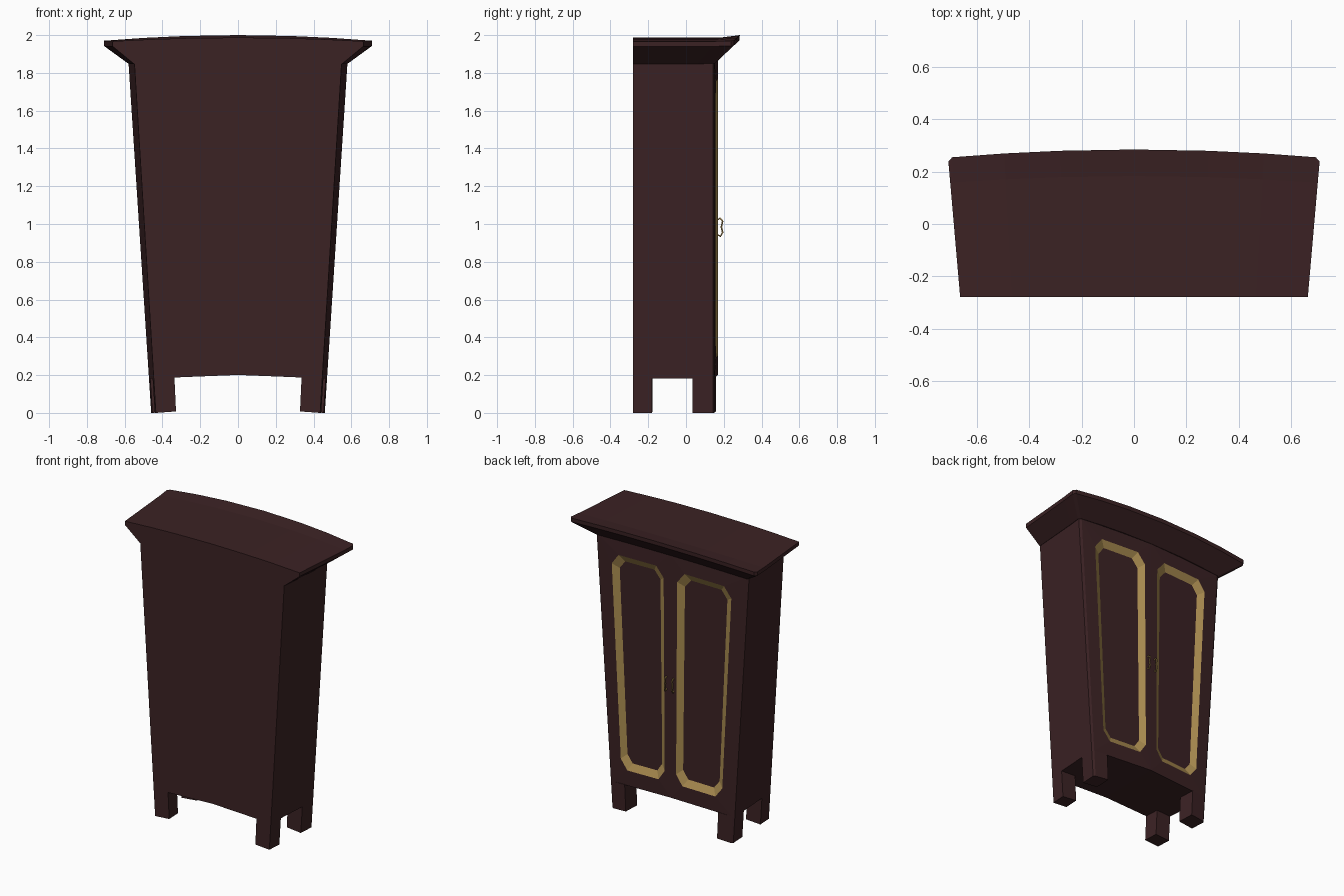
import bpy, bmesh

if "Cube" in bpy.data.objects:
    bpy.data.objects.remove(bpy.data.objects["Cube"])


def material(name, rgb):
    m = bpy.data.materials.new(name)
    m.diffuse_color = (*rgb, 1)
    m.use_nodes = True
    m.node_tree.nodes["Principled BSDF"].inputs["Base Color"].default_value = m.diffuse_color
    return m


WOOD = material("dark_wood", (0.044, 0.016, 0.0175))
GOLD = material("old_gold", (0.40, 0.26, 0.08))


def finish(bm, name):
    bmesh.ops.remove_doubles(bm, verts=bm.verts, dist=0.0001)
    bmesh.ops.recalc_face_normals(bm, faces=bm.faces)
    me = bpy.data.meshes.new(name)
    bm.to_mesh(me)
    bm.free()
    me.materials.append(WOOD)
    me.materials.append(GOLD)
    ob = bpy.data.objects.new(name, me)
    bpy.context.collection.objects.link(ob)
    return ob


def warp(u, y, z):
    """Widen towards the top and the door side, bow the door side, arch in z."""
    t = (y + 0.28) / 0.45
    hw = (0.46 + 0.12 * z / 1.85) * (0.945 + 0.055 * t)
    return (u * hw, y - 0.02 * u * u * t, z + 0.018 * (1 - u * u))


def face(bm, pts, mat=0):
    f = bm.faces.new([bm.verts.new(p) for p in pts])
    f.material_index = mat


# ---- Cabinet body with two recessed door panels on the +y side
ZB, ZT, YF, CU = 0.183, 1.855, 0.17, 0.97
bm = bmesh.new()
outline = [(-1, -.28), (0, -.28), (1, -.28), (1, .162), (CU, YF), (0, YF), (-CU, YF), (-1, .162)]
for i, a in enumerate(outline):
    b = outline[(i + 1) % len(outline)]
    if a[1] == YF and b[1] == YF:
        continue
    face(bm, [warp(*a, ZB), warp(*b, ZB), warp(*b, ZT), warp(*a, ZT)])
for z in (ZB, ZT):      # floor and lid, in two halves
    for s in (-1, 1):
        half = [(0, -.28), (s, -.28), (s, .162), (s * CU, YF), (0, YF)]
        face(bm, [warp(*p, z) for p in half])


def octagon(u0, u1, z0, z1, cu, cz):
    return [(u1, z0 + cz), (u1, z1 - cz), (u1 - cu, z1), (u0 + cu, z1),
            (u0, z1 - cz), (u0, z0 + cz), (u0 + cu, z0), (u1 - cu, z0)]


rim = octagon(0.09, 0.80, 0.285, 1.75, 0.10, 0.07)
panel = octagon(0.165, 0.725, 0.33, 1.705, 0.08, 0.055)
corner = [(CU, ZB), (CU, ZT), (CU, ZT), (0, ZT), (0, ZT), (0, ZB), (0, ZB), (CU, ZB)]
for s in (-1, 1):
    R = [warp(s * u, YF, z) for u, z in rim]
    P = [warp(s * u, YF - 0.025, z) for u, z in panel]
    C = [warp(s * u, YF, z) for u, z in corner]
    for i in range(8):
        j = (i + 1) % 8
        face(bm, [R[i], R[j], C[j]] if C[i] == C[j] else [R[i], R[j], C[j], C[i]])
        face(bm, [P[i], P[j], R[j], R[i]], 1)      # gold bevel
    face(bm, P)
finish(bm, "cabinet_body")

# ---- Legs
LU = 0.755
shapes = {"back_leg": [(LU, -.28), (1, -.28), (1, -.175), (LU, -.175)],
          "front_leg": [(LU, .05), (1, .05), (1, .162), (CU, YF), (LU, YF)]}
for name, shape in shapes.items():
    for s, side in ((-1, "left"), (1, "right")):
        bm = bmesh.new()
        lo = [warp(s * u, y, 0) for u, y in shape]
        hi = [warp(s * u, y, ZB) for u, y in shape]
        n = len(shape)
        for i in range(n):
            j = (i + 1) % n
            face(bm, [lo[i], lo[j], hi[j], hi[i]])
        face(bm, lo)
        face(bm, hi)
        finish(bm, side + "_" + name)

# ---- Flared cornice
N = 8
US = [-1, -0.98, -0.7, -0.4, 0, 0.4, 0.7, 0.98, 1]


def level(z, hf, hb, yf, bow, arch_f, arch_b):
    """One horizontal ring as back, middle and front rows."""
    back, mid, front = [], [], []
    for u in US:
        k = 1 - u * u
        cut = 0.015 if abs(u) == 1 else 0
        b = (u * hb, -0.28, z - 0.003 + arch_b * k)
        f = (u * hf, yf - bow * u * u - cut, z + arch_f * k)
        hm = hb + (hf - hb) * 0.82
        back.append(b)
        mid.append((u * hm, b[1] + (f[1] - b[1]) * 0.82, b[2]))
        front.append(f)
    return back, mid, front


levels = [level(1.85, .582, .55, .172, .02, .018, .018),
          level(1.943, .71, .663, .283, .031, .03, .02),
          level(1.97, .71, .665, .285, .031, .03, .02)]
bm = bmesh.new()
loops = [b + [m[-1]] + f[::-1] + [m[0]] for b, m, f in levels]
for lo, hi in zip(loops, loops[1:]):
    for i in range(len(lo)):
        j = (i + 1) % len(lo)
        face(bm, [lo[i], lo[j], hi[j], hi[i]])
for rows in (levels[0], levels[-1]):
    for r, q in zip(rows, rows[1:]):
        for i in range(N):
            face(bm, [r[i], r[i + 1], q[i + 1], q[i]])
finish(bm, "cornice")

# ---- Door handles
path = [(.163, 1.02), (.18, 1.03), (.194, 1.015), (.187, .985), (.194, .955), (.182, .935), (.163, .945)]
for s, side in ((-1, "left"), (1, "right")):
    cu = bpy.data.curves.new(side + "_handle", "CURVE")
    cu.dimensions = "3D"
    cu.bevel_depth = 0.005
    cu.bevel_resolution = 1
    cu.use_fill_caps = True
    sp = cu.splines.new("POLY")
    sp.points.add(len(path) - 1)
    for p, (y, z) in zip(sp.points, path):
        p.co = (s * 0.028, y, z, 1)
    cu.materials.append(GOLD)
    ob = bpy.data.objects.new(side + "_handle", cu)
    bpy.context.collection.objects.link(ob)
